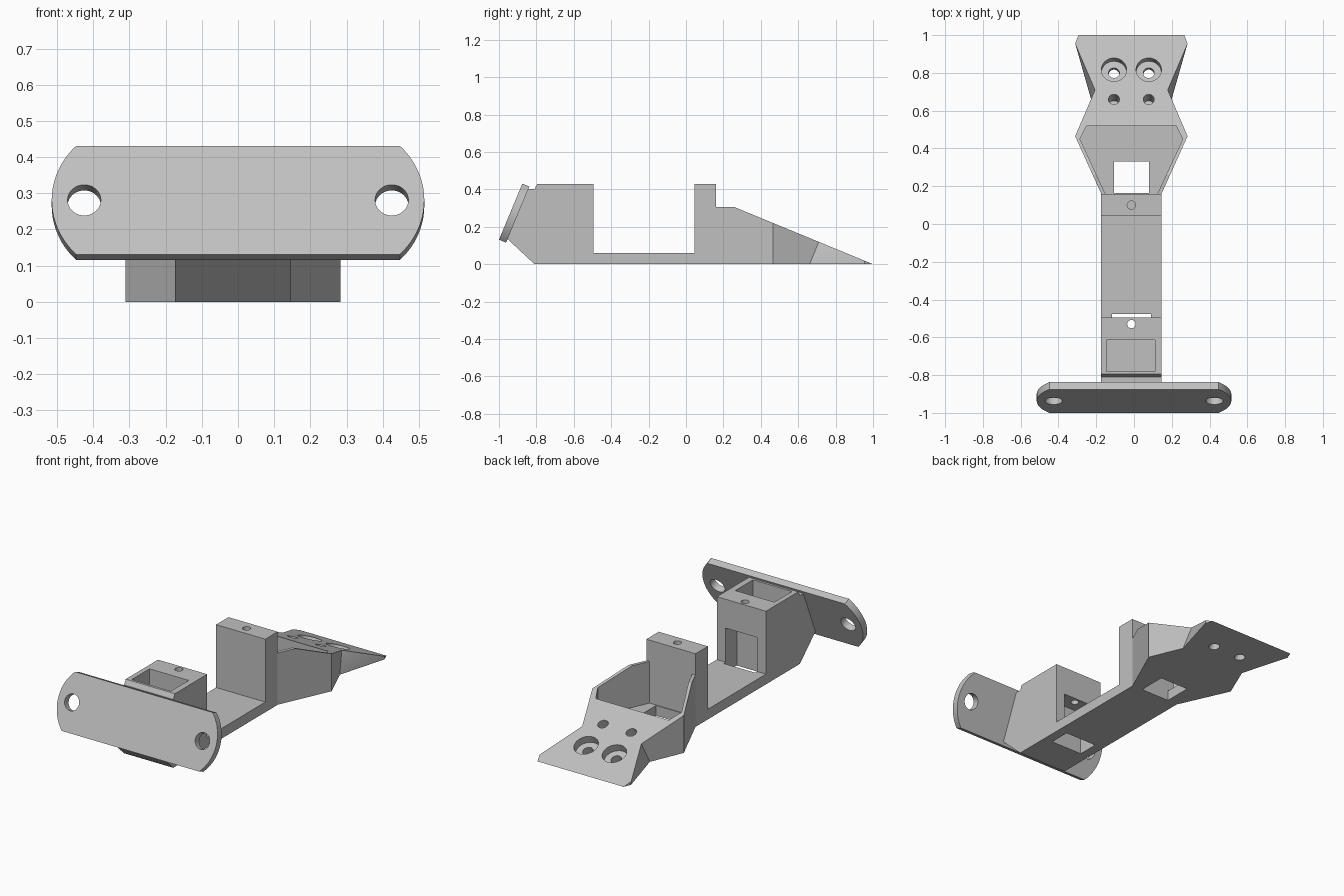
import bpy, bmesh, math
from mathutils import Matrix, Vector

if "Cube" in bpy.data.objects:
    bpy.data.objects.remove(bpy.data.objects["Cube"], do_unlink=True)

CX = -0.014                      # centre line of the bracket body
SLOPE = math.atan2(0.305, 0.74)  # pitch of the tail ramp

grey = bpy.data.materials.new("plain grey")
grey.use_nodes = True
grey.diffuse_color = (0.53, 0.53, 0.53, 1)
grey.node_tree.nodes["Principled BSDF"].inputs["Base Color"].default_value = grey.diffuse_color


def finish(name, bm, matrix=Matrix()):
    bmesh.ops.recalc_face_normals(bm, faces=bm.faces)
    bm.transform(matrix)
    mesh = bpy.data.meshes.new(name)
    bm.to_mesh(mesh)
    bm.free()
    mesh.materials.append(grey)
    obj = bpy.data.objects.new(name, mesh)
    bpy.context.collection.objects.link(obj)
    return obj


def prism(name, outline, depth, matrix):
    """Extrude a flat outline along its local z by depth."""
    bm = bmesh.new()
    face = bm.faces.new([bm.verts.new((a, b, 0)) for a, b in outline])
    new = bmesh.ops.extrude_face_region(bm, geom=[face])["geom"]
    verts = [v for v in new if isinstance(v, bmesh.types.BMVert)]
    bmesh.ops.translate(bm, verts=verts, vec=(0, 0, depth))
    return finish(name, bm, matrix)


def hull(name, half_points):
    """Convex solid from points mirrored about the centre line."""
    bm = bmesh.new()
    for x, y, z in half_points:
        for side in (-1, 1):
            bm.verts.new((CX + side * x, y, z))
    bmesh.ops.convex_hull(bm, input=bm.verts)
    bmesh.ops.dissolve_limit(bm, angle_limit=0.01, verts=bm.verts, edges=bm.edges)
    return finish(name, bm)


def box(name, x0, x1, y0, y1, z0, z1):
    outline = [(x0, y0), (x1, y0), (x1, y1), (x0, y1)]
    return prism(name, outline, z1 - z0, Matrix.Translation((0, 0, z0)))


def cylinder(name, radius, top, depth, tilt=0):
    """Drill running down from top; tilt leans its upper end to the back."""
    bm = bmesh.new()
    bmesh.ops.create_cone(bm, cap_ends=True, segments=40, radius1=radius,
                          radius2=radius, depth=depth)
    bmesh.ops.translate(bm, verts=bm.verts, vec=(0, 0, -depth / 2))
    return finish(name, bm, Matrix.Translation(top) @ Matrix.Rotation(-tilt, 4, "X"))


def combine(target, tool, operation="DIFFERENCE"):
    mod = target.modifiers.new(operation, "BOOLEAN")
    mod.operation, mod.solver, mod.object = operation, "EXACT", tool
    bpy.context.view_layer.objects.active = target
    bpy.ops.object.modifier_apply(modifier=mod.name)
    bpy.data.objects.remove(tool, do_unlink=True)


def ramp(y):
    return min(0.305, (1 - y) * math.tan(SLOPE))


# Body: side profile with front block, thin strip and post
profile = [(-0.81, 0), (0.16, 0), (0.16, 0.43), (0.045, 0.43), (0.045, 0.06),
           (-0.495, 0.06), (-0.495, 0.43), (-0.795, 0.43), (-0.81, 0.402),
           (-0.85, 0.402), (-0.96, 0.14)]
to_x = Matrix(((0, 0, 1, CX - 0.16), (1, 0, 0, 0), (0, 1, 0, 0), (0, 0, 0, 1)))
body = prism("bracket_body", profile, 0.32, to_x)

# Tail: hexagonal ramp and flared foot
half_outline = [(0.155, 0.15), (0.205, 0.26), (0.2975, 0.465), (0.1925, 0.71)]
tail = hull("tail", [(x, y, z) for x, y in half_outline for z in (0, ramp(y))])
foot = hull("foot", [(0.213, 0.66, 0), (0.1925, 0.71, ramp(0.71)), (0.2975, 0.955, 0),
                     (0.2975, 0.955, ramp(0.955)), (0.28, 1, 0)])
combine(body, tail, "UNION")
combine(body, foot, "UNION")

# Tail pocket and the opening through its floor
pocket = [(0.138, 0.16), (0.2725, 0.45), (0.2375, 0.52)]
combine(body, hull("pocket", [(x, y, z) for x, y in pocket for z in (0.06, 0.5)]))
combine(body, box("floor_opening", -0.107, 0.079, 0.165, 0.33, -0.1, 0.1))

# Front block: top recess and the window open to the underside
combine(body, box("recess", -0.145, 0.11, -0.78, -0.615, 0.12, 0.6))
combine(body, box("window", -0.117, 0.089, -0.6, -0.476, -0.1, 0.26))

# Vertical holes in the block and the post
combine(body, cylinder("block_hole", 0.022, (CX, -0.53, 0.5), 0.35))
combine(body, cylinder("post_hole", 0.022, (CX, 0.1, 0.5), 0.25))

# Ramp holes, square to the slope: counterbored at the back, blind in front
normal = Vector((0, math.sin(SLOPE), math.cos(SLOPE)))
for x in (CX - 0.092, CX + 0.092):
    for y, radius, depth in ((0.817, 0.067, 0.045), (0.817, 0.029, 0.2), (0.66, 0.029, 0.09)):
        top = Vector((x, y, ramp(y))) + normal * 0.1
        combine(body, cylinder("ramp_hole", radius, top, depth + 0.1, SLOPE))

# Mounting plate: rounded ends, leaning back, one hole near each end
radius, half_height = 0.229, 0.1625
sweep = math.asin(half_height / radius)
arc = [sweep * (i / 10 - 1) for i in range(21)]
ends = [(0.515 - radius + radius * math.cos(a), radius * math.sin(a)) for a in arc]
ends += [(-x, -y) for x, y in ends]
lean = Matrix.Translation((0, -0.9375, 0.281)) @ Matrix.Rotation(math.radians(67.4), 4, "X")
plate = prism("mounting_plate", ends, -0.041, lean)
for side in (-1, 1):
    drill = cylinder("plate_hole", 0.046, (side * 0.425, 0, 0.1), 0.3)
    drill.data.transform(lean)
    combine(plate, drill)

# Smooth the curved walls, keep edges sharp
for obj in (body, plate):
    bpy.ops.object.select_all(action="DESELECT")
    obj.select_set(True)
    bpy.context.view_layer.objects.active = obj
    bpy.ops.object.shade_smooth_by_angle(angle=math.radians(20))
